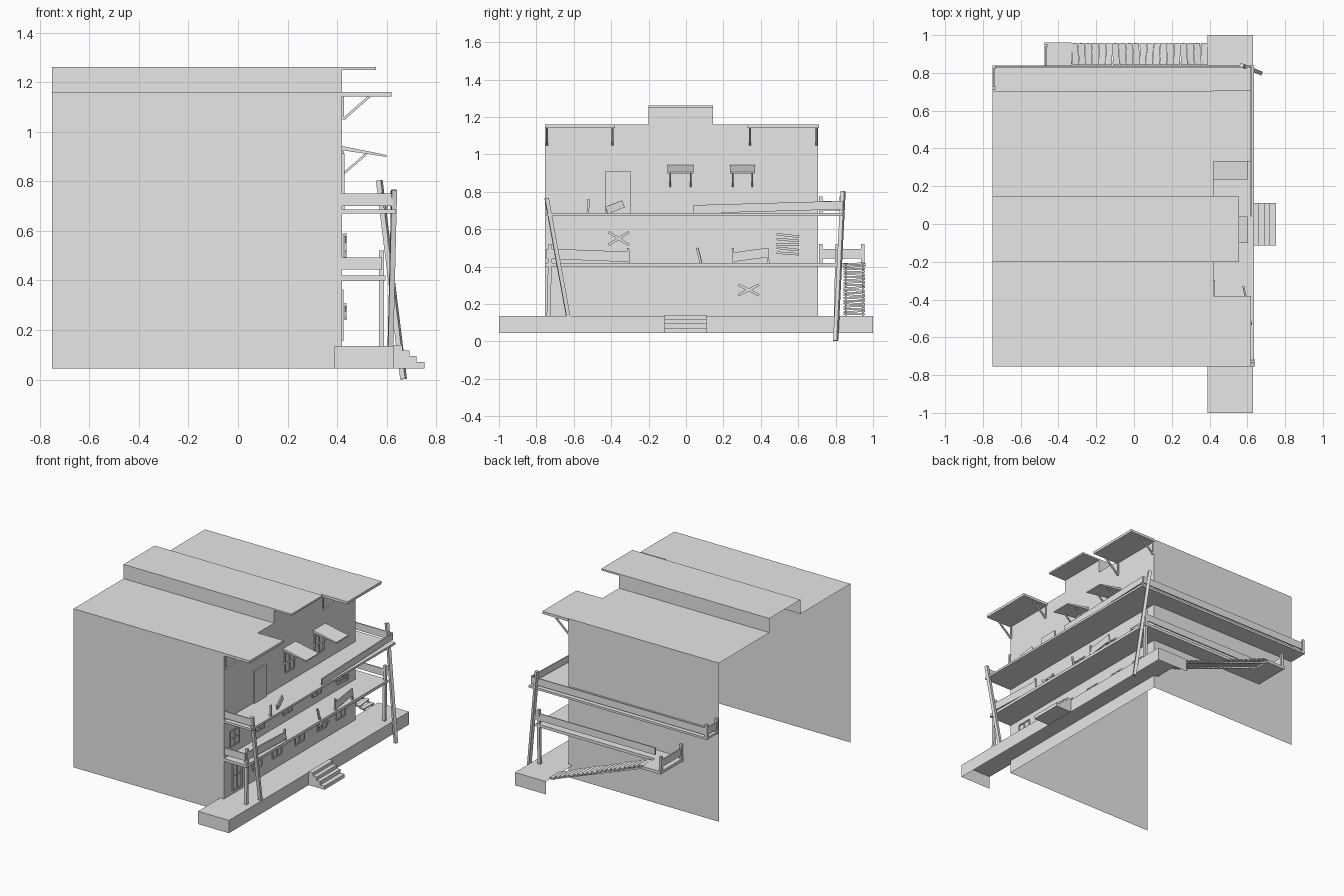
import bpy, random
from mathutils import Vector

random.seed(4)
old = bpy.data.objects.get("Cube")
if old:
    bpy.data.objects.remove(old, do_unlink=True)

grey = bpy.data.materials.new("plain_grey")
grey.use_nodes = True
grey.diffuse_color = (0.8, 0.8, 0.8, 1)
grey.node_tree.nodes["Principled BSDF"].inputs["Base Color"].default_value = (0.8, 0.8, 0.8, 1)

BACK, WALL, RIGHT, LEFT = -0.75, 0.42, -0.755, 0.705
BASE, ROOF, TOP = 0.045, 1.16, 1.26
UP, LOW = 0.685, 0.42


def mesh(name, verts, faces):
    me = bpy.data.meshes.new(name)
    me.from_pydata(verts, [], faces)
    me.materials.append(grey)
    ob = bpy.data.objects.new(name, me)
    bpy.context.collection.objects.link(ob)
    return ob


BOX = [(0, 1, 3, 2), (4, 6, 7, 5), (0, 4, 5, 1), (2, 3, 7, 6), (0, 2, 6, 4), (1, 5, 7, 3)]


def box(name, x, y, z, skip=()):
    # box from ranges; skip drops faces: 0 back, 1 front, 2 right, 3 left, 4 bottom, 5 top
    verts = [(a, b, c) for a in x for b in y for c in z]
    return mesh(name, verts, [f for i, f in enumerate(BOX) if i not in skip])


def beam(name, p, q, wide, high):
    # plank between two points
    p, q = Vector(p), Vector(q)
    d = q - p
    h = d.length / 2
    ob = box(name, (-h, h), (-wide / 2, wide / 2), (-high / 2, high / 2))
    ob.location = (p + q) / 2
    ob.rotation_mode = 'QUATERNION'
    ob.rotation_quaternion = d.to_track_quat('X', 'Z')
    return ob


def prism(name, profile, y0, y1):
    # extrude an x-z profile along y
    n = len(profile)
    verts = [(x, y, z) for y in (y0, y1) for x, z in profile]
    sides = [(i, (i + 1) % n, (i + 1) % n + n, i + n) for i in range(n)]
    return mesh(name, verts, sides + [tuple(range(n))[::-1], tuple(range(n, 2 * n))])


# Building shell, open at back and bottom, with raised middle
MID = (-0.2, 0.145)
outline = [(RIGHT, BASE), (LEFT, BASE), (LEFT, ROOF), (MID[1], ROOF),
           (MID[1], TOP), (MID[0], TOP), (MID[0], ROOF), (RIGHT, ROOF)]
n = len(outline)
mesh("building_shell", [(x, y, z) for x in (BACK, WALL) for y, z in outline],
     [(i, i + n, (i + 1) % n + n, (i + 1) % n) for i in range(1, n)] + [tuple(range(n, 2 * n))])

# Roof overhangs
for y in ((RIGHT, -0.38), (0.33, 0.71)):
    box("roof_overhang", (WALL, 0.62), y, (1.142, ROOF))
    for s in (y[0] + 0.012, y[1] - 0.012):
        beam("roof_strut", (0.425, s, 1.05), (0.53, s, 1.142), 0.01, 0.01)
        box("strut_plate", (WALL, 0.427), (s - 0.005, s + 0.005), (1.05, 1.142))
box("middle_overhang", (WALL, 0.557), MID, (1.248, TOP))

# Window awnings
for y in ((-0.1, 0.04), (0.235, 0.37)):
    prism("awning", [(WALL, 0.925), (0.6, 0.898), (0.6, 0.906), (WALL, 0.942)], *y)
    for s in (y[0] + 0.015, y[1] - 0.015):
        beam("awning_strut", (0.425, s, 0.83), (0.52, s, 0.912), 0.009, 0.009)
        box("awning_plate", (WALL, 0.427), (s - 0.005, s + 0.005), (0.82, 0.92))


# Window frames with cross bars
def window(y, z, w=0.1, h=0.11):
    for k in (-1, 0, 1):
        b, c = y + k * w / 2, z + k * h / 2
        box("window_upright", (WALL, 0.426), (b - 0.004, b + 0.004), (z - h / 2, z + h / 2))
        box("window_bar", (WALL, 0.426), (y - w / 2, y + w / 2), (c - 0.004, c + 0.004))


for y in (-0.03, 0.3):
    window(y, 0.83, 0.1, 0.13)
for y in (-0.64, -0.36, -0.05, 0.27, 0.54):
    window(y, 0.53)
for y in (-0.39, -0.17, 0.08, 0.33, 0.54):
    window(y, 0.27)
window(-0.61, 0.26, 0.1, 0.2)
box("upper_door", (WALL, 0.43), (-0.43, -0.297), (UP, 0.912))

# Boards nailed over windows
for y, z, dz in ((-0.36, 0.55, 0.035), (0.335, 0.275, 0.028)):
    for s in (-1, 1):
        beam("crossed_board", (0.434, y - 0.055, z - s * dz), (0.434, y + 0.055, z + s * dz), 0.008, 0.014)
for i in range(5):
    z = 0.47 + i * 0.024
    t = random.uniform(-0.008, 0.008)
    beam("window_board", (0.434, 0.485, z - t), (0.434, 0.605, z + t), 0.008, 0.013)

# Porch, open below and behind, with steps
PORCH = 0.135
box("porch", (0.39, 0.63), (-1, 1), (BASE, PORCH), skip=(0, 4))
prism("porch_steps", [(0.63, BASE), (0.753, BASE), (0.753, 0.07), (0.72, 0.07), (0.72, 0.095),
                      (0.692, 0.095), (0.692, 0.118), (0.663, 0.118), (0.663, 0.14), (0.63, 0.14)],
      -0.115, 0.11)

# Galleries wrapping front and left side
box("upper_front_deck", (WALL, 0.635), (RIGHT, 0.84), (0.67, UP))
box("upper_side_deck", (BACK, WALL), (LEFT, 0.84), (0.67, UP))
box("lower_front_deck", (WALL, 0.595), (RIGHT, 0.82), (0.4, LOW))
box("lower_side_deck", (-0.33, WALL), (LEFT, 0.82), (0.4, LOW))
box("stair_landing", (-0.475, -0.33), (LEFT, 0.96), (0.4, LOW))


# Railings
def rail(p, q, high=0.05):
    beam("rail_board", p, q, 0.008, high)


def post(x, y, z0, z1):
    box("rail_post", (x - 0.009, x + 0.009), (y - 0.009, y + 0.009), (z0, z1))


rail((BACK, 0.832, 0.725), (0.62, 0.832, 0.725))
rail((-0.742, 0.71, 0.725), (-0.742, 0.832, 0.725))
rail((WALL, -0.745, 0.725), (0.625, -0.745, 0.725))
rail((0.62, 0.04, 0.706), (0.62, 0.83, 0.728), 0.045)
rail((-0.33, 0.81, 0.468), (0.58, 0.81, 0.468))
rail((-0.467, 0.71, 0.468), (-0.467, 0.95, 0.468))
rail((WALL, -0.745, 0.468), (0.58, -0.745, 0.468))
rail((0.58, -0.74, 0.468), (0.58, -0.305, 0.452), 0.055)
rail((0.58, 0.25, 0.45), (0.58, 0.44, 0.475), 0.05)
post(-0.741, 0.83, UP, 0.775)
post(-0.741, 0.72, UP, 0.775)
post(-0.466, 0.945, LOW, 0.52)
post(-0.466, 0.72, LOW, 0.52)
for y in (-0.305, 0.255, 0.44):
    beam("broken_post", (0.58, y, LOW), (0.58, y - 0.005, 0.5), 0.012, 0.012)
beam("tilted_post", (0.58, 0.08, LOW), (0.575, 0.06, 0.5), 0.012, 0.012)
beam("upper_broken_post", (0.62, -0.525, UP), (0.62, -0.52, 0.76), 0.012, 0.012)
beam("fallen_board", (0.6, -0.425, 0.7), (0.58, -0.335, 0.735), 0.01, 0.04)

# Supporting posts, some leaning
for y in (-0.735, 0.8):
    beam("short_post", (0.578, y, PORCH), (0.578, y + 0.01, 0.52), 0.02, 0.02)
beam("right_leaning_post", (0.615, -0.63, PORCH), (0.63, -0.745, 0.765), 0.021, 0.021)
beam("left_leaning_post", (0.668, 0.8, 0.002), (0.57, 0.84, 0.803), 0.021, 0.021)

# Open side staircase
STEPS = 20
for i in range(STEPS):
    x = 0.39 - 0.72 * i / STEPS
    z = 0.145 + 0.27 * i / (STEPS - 1)
    t = random.uniform(-0.004, 0.004)
    beam("stair_tread", (x - 0.018 + t, 0.842, z - t), (x - 0.018 - t, 0.957, z + t), 0.034, 0.009)
for y in (0.855, 0.945):
    beam("stair_stringer", (0.39, y, 0.135), (-0.33, y, 0.405), 0.008, 0.012)
